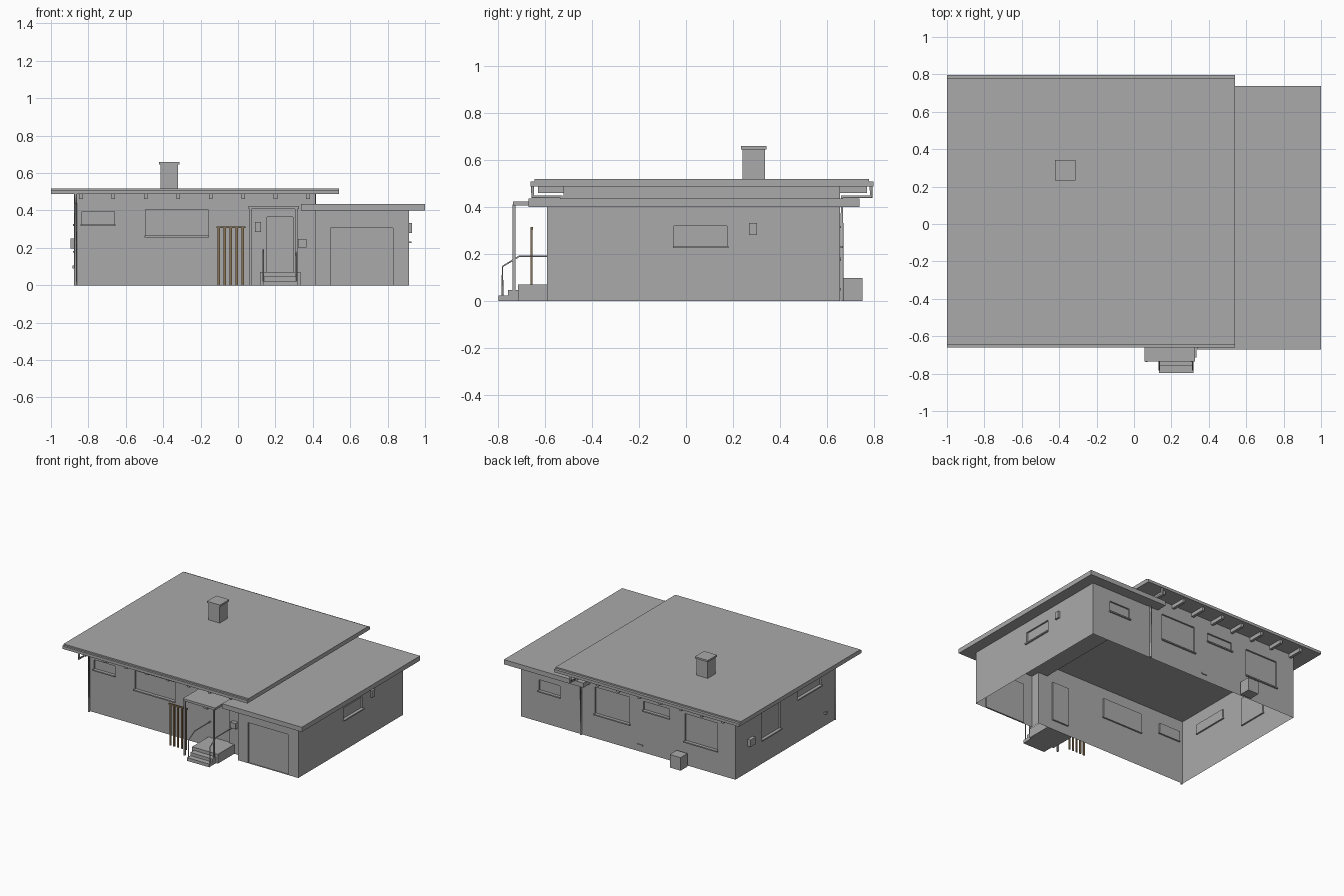
import bpy, bmesh
from mathutils import Vector

cube = bpy.data.objects.get("Cube")
if cube:
    bpy.data.objects.remove(cube, do_unlink=True)


def material(name, rgb):
    m = bpy.data.materials.new(name)
    m.use_nodes = True
    color = (*rgb, 1)
    m.diffuse_color = color
    m.node_tree.nodes["Principled BSDF"].inputs["Base Color"].default_value = color
    return m


GREY = material("plain grey", (0.4, 0.4, 0.4))
WOOD = material("brown wood", (0.25, 0.17, 0.09))


def finish(name, bm, mat):
    mesh = bpy.data.meshes.new(name)
    bm.to_mesh(mesh)
    bm.free()
    mesh.materials.append(mat)
    obj = bpy.data.objects.new(name, mesh)
    bpy.context.collection.objects.link(obj)
    return obj


def box(name, x, y, z, mat=GREY):
    """Box from (low, high) pairs on each axis."""
    bm = bmesh.new()
    bmesh.ops.create_cube(bm, size=1)
    for v in bm.verts:
        v.co = [(r[0] + r[1]) / 2 + c * (r[1] - r[0]) for r, c in zip((x, y, z), v.co)]
    return finish(name, bm, mat)


def pipe(name, points, radius):
    curve = bpy.data.curves.new(name, "CURVE")
    curve.dimensions = "3D"
    curve.bevel_depth = radius
    curve.bevel_resolution = 1
    curve.use_fill_caps = True
    spline = curve.splines.new("POLY")
    spline.points.add(len(points) - 1)
    for p, co in zip(spline.points, points):
        p.co = (*co, 1)
    curve.materials.append(GREY)
    obj = bpy.data.objects.new(name, curve)
    bpy.context.collection.objects.link(obj)


def wall(name, axis, at, side, span, height, openings=(), depth=0.012):
    """Sheet wall with recessed panes; an opening is (u0, u1, z0, z1, has_sill)."""
    def point(u, z, d=0):
        c = at - side * d
        return Vector((u, c, z) if axis == "x" else (c, u, z))

    bm = bmesh.new()

    def quad(*pts):
        bm.faces.new([bm.verts.new(p) for p in pts])

    us = sorted({*span, *(u for o in openings for u in o[:2])})
    zs = sorted({*height, *(z for o in openings for z in o[2:4])})
    for a, b in zip(us, us[1:]):
        for c, d in zip(zs, zs[1:]):
            u, z = (a + b) / 2, (c + d) / 2
            pane = any(o[0] < u < o[1] and o[2] < z < o[3] for o in openings)
            if not pane:
                quad(point(a, c), point(b, c), point(b, d), point(a, d))
    for i, (a, b, c, d, sill) in enumerate(openings):
        ring = [(a, c), (b, c), (b, d), (a, d)]
        quad(*[point(u, z, depth) for u, z in ring])
        for p, q in zip(ring, ring[1:] + ring[:1]):
            quad(point(*p), point(*q), point(*q, depth), point(*p, depth))
        if sill:
            out = sorted((at - side * depth, at + side * 0.012))
            along = (a - 0.006, b + 0.006)
            x, y = (along, out) if axis == "x" else (out, along)
            box(f"{name}_sill_{i + 1}", x, y, (c - 0.004, c + 0.005))
    bmesh.ops.remove_doubles(bm, verts=bm.verts, dist=0.0001)
    bmesh.ops.recalc_face_normals(bm, faces=bm.faces)
    bm.faces.ensure_lookup_table()
    outward = point(0, 0, -1) - point(0, 0)
    if bm.faces[0].normal.dot(outward) < 0:
        bmesh.ops.reverse_faces(bm, faces=bm.faces)
    finish(name, bm, GREY)


WEST, JOIN, EAST = -0.87, 0.415, 0.915
FRONT, GARAGE_FRONT, BACK = -0.52, -0.59, 0.655
TOP, GARAGE_TOP = 0.488, 0.402

# House walls
wall("house_front_wall", "x", FRONT, -1, (WEST, JOIN), (0, TOP),
     [(-0.835, -0.66, 0.32, 0.395, True), (-0.495, -0.16, 0.26, 0.405, True),
      (0.155, 0.295, 0.07, 0.365, False)])
wall("house_back_wall", "x", BACK, 1, (WEST, JOIN), (0, TOP),
     [(-0.72, -0.45, 0.175, 0.385, True), (-0.32, -0.105, 0.315, 0.385, True),
      (0.01, 0.3, 0.18, 0.385, True)])
wall("house_right_wall", "y", WEST, -1, (FRONT, BACK), (0, TOP),
     [(0.12, 0.34, 0.178, 0.385, True), (-0.36, -0.085, 0.322, 0.39, True)])
wall("house_left_upper_wall", "y", JOIN, 1, (FRONT, BACK), (GARAGE_TOP, TOP))

# Garage walls
wall("garage_front_wall", "x", GARAGE_FRONT, -1, (JOIN, EAST), (0, GARAGE_TOP),
     [(0.495, 0.83, 0, 0.305, False)])
wall("garage_back_wall", "x", BACK, 1, (JOIN, EAST), (0, GARAGE_TOP),
     [(0.59, 0.765, 0.23, 0.315, True)])
wall("garage_left_wall", "y", EAST, 1, (GARAGE_FRONT, BACK), (0, GARAGE_TOP),
     [(-0.05, 0.175, 0.23, 0.32, True)])
wall("garage_return_wall", "y", JOIN, -1, (GARAGE_FRONT, FRONT), (0, GARAGE_TOP))

# Roofs, gutters and chimney
box("house_roof", (-1, 0.54), (-0.645, 0.777), (0.487, 0.518))
box("front_gutter", (-1, 0.54), (-0.66, -0.645), (0.487, 0.508))
box("back_gutter", (-1, 0.54), (0.777, 0.797), (0.487, 0.508))
box("garage_roof", (0.337, 1), (-0.67, 0.737), (0.4, 0.435))
box("chimney", (-0.415, -0.32), (0.24, 0.335), (0.515, 0.65))
box("chimney_cap", (-0.422, -0.313), (0.233, 0.343), (0.645, 0.658))

# Rafter ends under both eaves
for i in range(8):
    x = -0.84 + 0.1735 * i
    for name, y in (("front", (-0.63, FRONT)), ("back", (BACK, 0.77))):
        box(f"{name}_rafter_{i + 1}", (x - 0.01, x + 0.01), y, (0.46, 0.488))

# Downpipes run from gutter to wall to ground
for name, x, gutter, y in (("front", -0.868, -0.652, FRONT - 0.01),
                           ("back", 0.41, 0.787, BACK + 0.008)):
    pipe(name + "_downpipe", [(x, gutter, 0.49), (x, gutter, 0.443),
                              (x, y, 0.443), (x, y, 0)], 0.008)

# Porch canopy and posts
box("porch_canopy", (0.055, 0.325), (-0.735, FRONT), (0.407, 0.424))
for i, x in enumerate((0.067, 0.312)):
    box(f"porch_post_{i + 1}", (x - 0.006, x + 0.006), (-0.737, -0.725), (0, 0.41))

# Landing, steps and handrails
box("landing", (0.118, 0.333), (-0.715, FRONT), (0, 0.07))
box("upper_step", (0.133, 0.318), (-0.757, -0.715), (0, 0.047))
box("lower_step", (0.133, 0.318), (-0.797, -0.757), (0, 0.024))
for i, x in enumerate((0.135, 0.314)):
    pipe(f"handrail_{i + 1}", [(x, -0.78, 0.02), (x, -0.78, 0.147),
                               (x, -0.71, 0.19), (x, FRONT, 0.19)], 0.004)

# Slatted wooden screen
for i in range(5):
    x = -0.103 + 0.032 * i
    box(f"screen_slat_{i + 1}", (x - 0.006, x + 0.006), (-0.66, -0.652), (0, 0.308), WOOD)
box("screen_top_rail", (-0.115, 0.04), (-0.661, -0.651), (0.305, 0.315), WOOD)

# Small wall fittings
box("letter_box", (0.32, 0.365), (-0.55, FRONT), (0.203, 0.247))
box("porch_lamp", (0.09, 0.122), (-0.54, FRONT), (0.285, 0.338))
box("garage_vent", (EAST, 0.93), (0.267, 0.302), (0.28, 0.332))
box("meter_box", (-0.895, WEST), (0.45, 0.51), (0.197, 0.25))
box("wall_tap", (-0.885, WEST), (-0.42, -0.4), (0.09, 0.105))
box("back_vent", (-0.1, -0.05), (BACK, BACK + 0.006), (0.045, 0.055))
box("outdoor_unit", (-0.48, -0.39), (0.667, 0.75), (0, 0.098))
